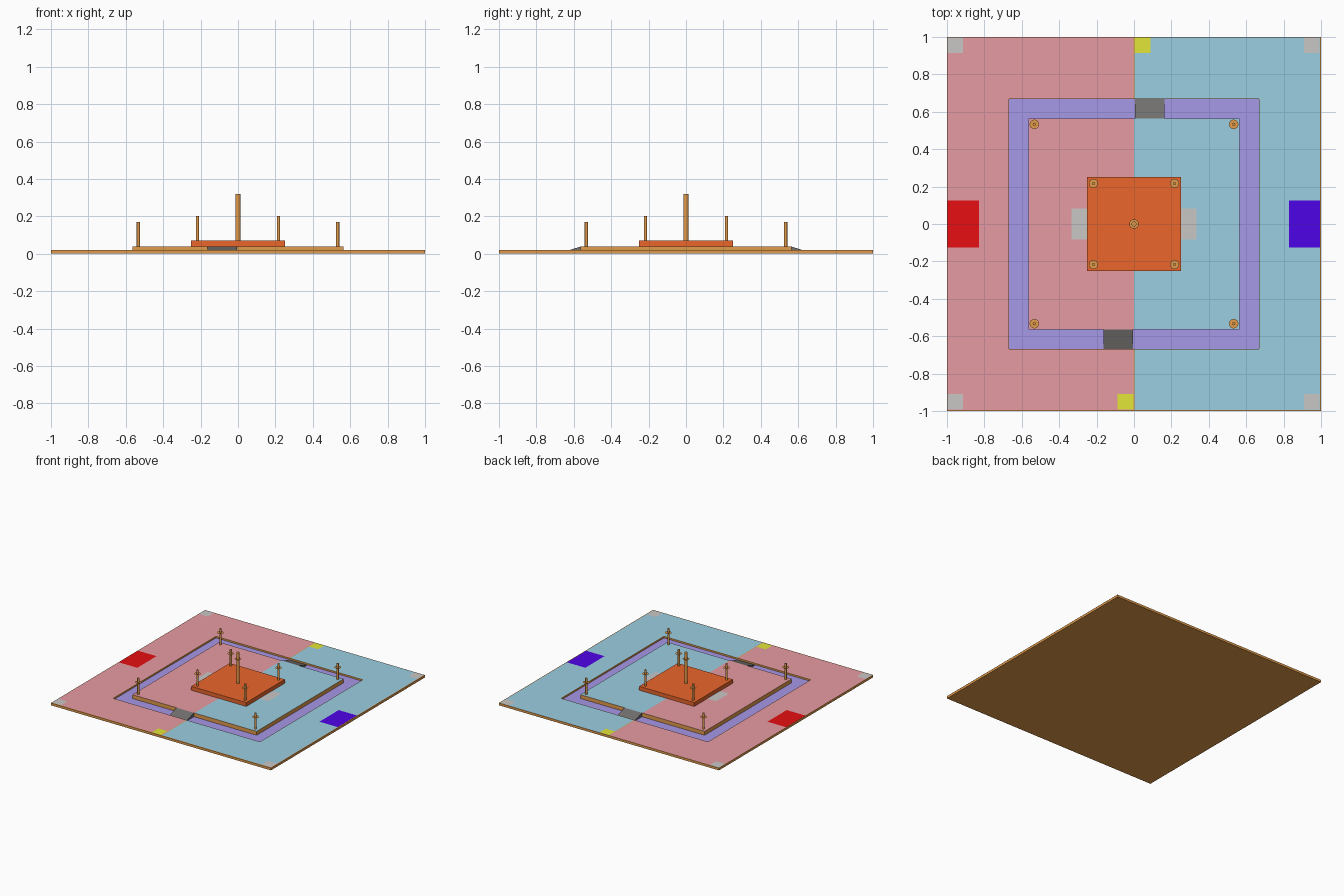
import bpy, bmesh

if "Cube" in bpy.data.objects:
    bpy.data.objects.remove(bpy.data.objects["Cube"])

FLOOR, FIELD, DECK, BLOCK = 0.006, 0.019, 0.038, 0.07
IN, OUT = 0.565, 0.667


def mat(name, r, g, b):
    m = bpy.data.materials.new(name)
    m.diffuse_color = [(c / 255) ** 2.2 for c in (r, g, b)] + [1]
    m.use_nodes = True
    m.node_tree.nodes["Principled BSDF"].inputs["Base Color"].default_value = m.diffuse_color
    return m


wood = mat("wood", 226, 154, 76)
pink = mat("pink_field", 230, 154, 162)
teal = mat("teal_field", 154, 205, 225)
lilac = mat("lilac_floor", 165, 151, 230)
orange = mat("orange_block", 234, 102, 48)
grey = mat("grey_patch", 201, 198, 196)
dark = mat("dark_ramp", 114, 112, 111)
red = mat("red_patch", 230, 22, 26)
blue = mat("blue_patch", 80, 12, 230)
yellow = mat("yellow_patch", 226, 229, 58)


def finish(name, bm, *mats):
    me = bpy.data.meshes.new(name)
    bm.to_mesh(me)
    bm.free()
    for m in mats:
        me.materials.append(m)
    ob = bpy.data.objects.new(name, me)
    bpy.context.collection.objects.link(ob)
    return ob


def prism(name, pts, z0, z1, side, top, open_seam=False, rim=0):
    """Extruded outline; the top face has its own colour and optional rim."""
    bm = bmesh.new()
    f = bm.faces.new([bm.verts.new((x, y, z0)) for x, y in pts])
    res = bmesh.ops.extrude_face_region(bm, geom=[f], use_keep_orig=True)
    for v in res["geom"]:
        if isinstance(v, bmesh.types.BMVert):
            v.co.z = z1
    bmesh.ops.recalc_face_normals(bm, faces=bm.faces[:])
    bm.normal_update()
    tops = [f for f in bm.faces if all(abs(v.co.z - z1) < 1e-5 for v in f.verts)]
    if rim:
        bmesh.ops.inset_individual(bm, faces=tops, thickness=rim, use_even_offset=True)
    for f in tops:
        f.material_index = 1
    if rim:
        # the rim faces keep the side colour
        for f in bm.faces:
            if f not in tops:
                f.material_index = 0
    if open_seam:
        seam = [f for f in bm.faces if all(abs(v.co.x) < 1e-6 for v in f.verts)]
        bmesh.ops.delete(bm, geom=seam, context='FACES_ONLY')
    return finish(name, bm, side, top)


def rect(x0, x1, y0, y1):
    return [(x0, y0), (x1, y0), (x1, y1), (x0, y1)]


def patch(name, x0, x1, y0, y1, z, m):
    bm = bmesh.new()
    bm.faces.new([bm.verts.new((x, y, z + 0.001)) for x, y in rect(x0, x1, y0, y1)])
    finish(name, bm, m)


def post(name, x, y, z0, z1, r, disc_z, disc_r):
    """Round post with a paper-thin collar near the top."""
    bm = bmesh.new()
    geo = bmesh.ops.create_cone(bm, cap_ends=True, segments=32,
                                radius1=r, radius2=r, depth=z1 - z0)
    bmesh.ops.translate(bm, verts=geo["verts"], vec=(x, y, (z0 + z1) / 2))
    geo = bmesh.ops.create_circle(bm, cap_ends=True, segments=32, radius=disc_r)
    bmesh.ops.translate(bm, verts=geo["verts"], vec=(x, y, disc_z))
    bm.normal_update()
    for f in bm.faces:
        f.smooth = abs(f.normal.z) < 0.5
    for e in bm.edges:
        e.smooth = e.calc_face_angle(0) < 0.6
    finish(name, bm, wood)


# sunken channel floor
prism("channel_floor", rect(-OUT, OUT, -OUT, OUT), 0, FLOOR, wood, lilac)

# outer field and raised inner deck, one half per colour
for side, s, m in (("left", -1, pink), ("right", 1, teal)):
    prism(f"{side}_field", [(0, 1), (s, 1), (s, -1), (0, -1), (0, -OUT),
                            (s * OUT, -OUT), (s * OUT, OUT), (0, OUT)],
          0, FIELD, wood, m, True, 0.003)
    prism(f"{side}_deck", [(0, IN), (s * IN, IN), (s * IN, -IN), (0, -IN)],
          FLOOR, DECK, wood, m, True)

# central block
prism("central_block", rect(-.25, .25, -.25, .25), DECK, BLOCK, orange, orange)

# ramps across the channel, turned 180 degrees from each other
for name, s in (("front_ramp", -1), ("back_ramp", 1)):
    bm = bmesh.new()
    ends = [[bm.verts.new((s * x, s * y, z)) for y, z in
             ((IN, FLOOR), (OUT, FLOOR), (IN, DECK))] for x in (0.005, 0.163)]
    a, b = ends
    bm.faces.new(a)
    bm.faces.new(b)
    for i in range(3):
        j = (i + 1) % 3
        bm.faces.new((a[i], a[j], b[j], b[i]))
    bmesh.ops.recalc_face_normals(bm, faces=bm.faces[:])
    finish(name, bm, dark)

# coloured floor markings
E, C = 0.998, 0.915
for x0, x1 in ((-E, -C), (C - .005, E - .005)):
    for y0, y1 in ((-E + .005, -C + .005), (C, E)):
        patch("corner_patch", x0, x1, y0, y1, FIELD, grey)
patch("back_yellow_patch", 0.004, .087, C, E, FIELD, yellow)
patch("front_yellow_patch", -.087, -.004, -E + .005, -C + .005, FIELD, yellow)
patch("left_red_patch", -E, -.828, -.125, .125, FIELD, red)
patch("right_blue_patch", .828, E - .004, -.125, .125, FIELD, blue)
for x0, x1 in ((-.333, -.25), (.25, .333)):
    patch("deck_patch", x0, x1, -.083, .083, DECK, grey)

# posts: one tall centre, four on the block, four at the deck corners
post("centre_post", 0, 0, BLOCK, .32, .013, .267, .025)
for sx in (-1, 1):
    for sy in (-1, 1):
        post("block_post", sx * .217, sy * .217, BLOCK, .203, .0085, .17, .024)
        post("deck_post", sx * .533, sy * .533, DECK, .17, .0085, .137, .025)

# thin wooden rim lines along the right and front edges
patch("right_edge_rim", .994, 1, -1, 1, FIELD, wood)
patch("front_edge_rim", -1, 1, -1, -.994, FIELD + .0004, wood)
